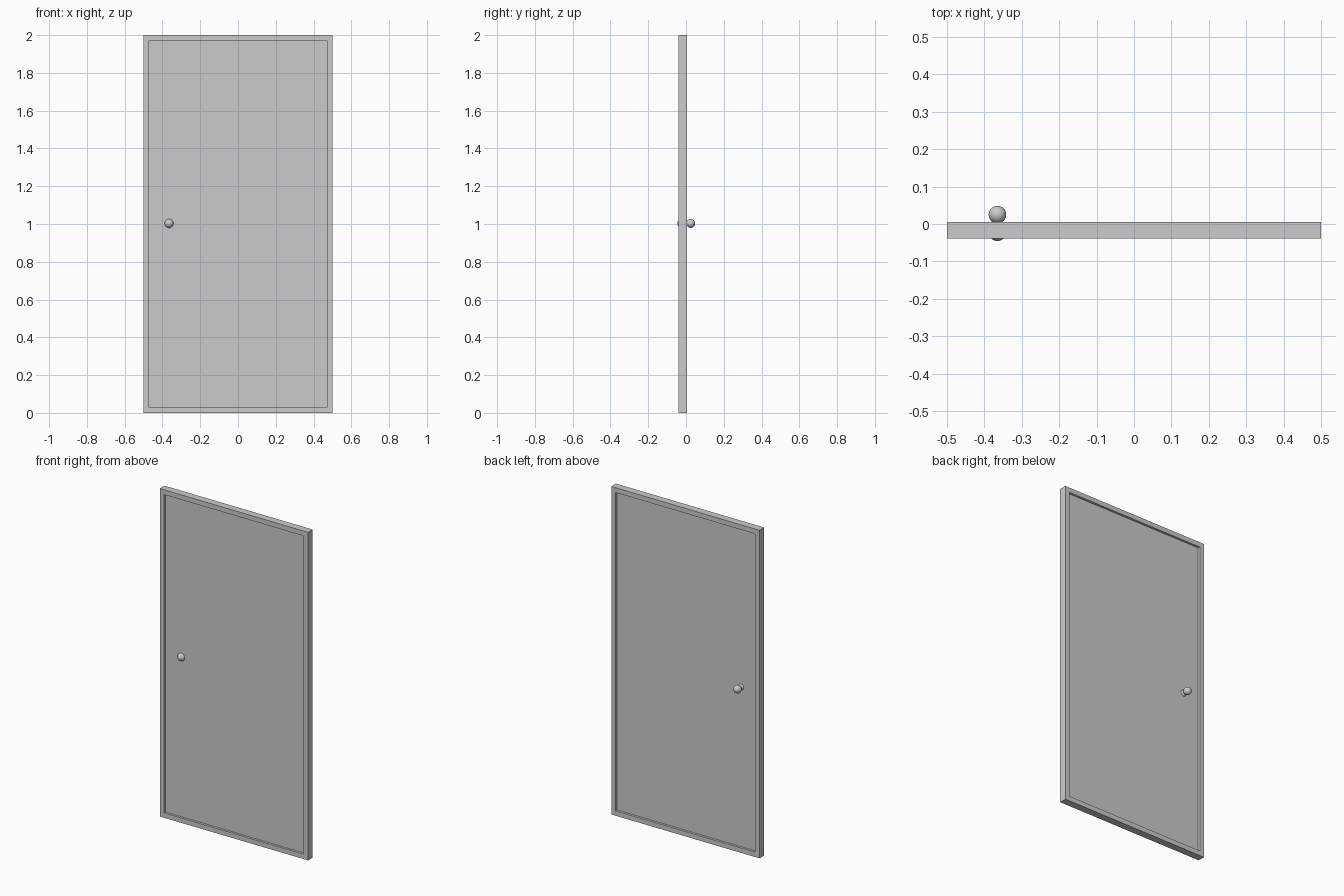
import bpy, bmesh

if "Cube" in bpy.data.objects:
    bpy.data.objects.remove(bpy.data.objects["Cube"])

Y_FRONT, Y_BACK = -0.039, 0.006   # door thickness
BORDER, RECESS = 0.042, 0.014     # rim width and panel depth


# Door slab with a recessed panel on both faces
bm = bmesh.new()
bmesh.ops.create_cube(bm, size=1)
bmesh.ops.scale(bm, vec=(1, Y_BACK - Y_FRONT, 2), verts=bm.verts)
bmesh.ops.translate(bm, vec=(0, (Y_BACK + Y_FRONT) / 2, 1), verts=bm.verts)
bm.normal_update()
for face in [f for f in bm.faces if abs(f.normal.y) > 0.9]:
    inward = -face.normal * RECESS
    bmesh.ops.inset_region(bm, faces=[face], thickness=BORDER)
    walls = bmesh.ops.extrude_discrete_faces(bm, faces=[face])
    bmesh.ops.translate(bm, vec=inward, verts=walls["faces"][0].verts)
bmesh.ops.recalc_face_normals(bm, faces=bm.faces)
mesh = bpy.data.meshes.new("door_panel")
bm.to_mesh(mesh)
bm.free()
bpy.context.collection.objects.link(bpy.data.objects.new("door_panel", mesh))


# Round knobs, one set into each face
def knob(name, y):
    bpy.ops.mesh.primitive_uv_sphere_add(segments=32, ring_count=16, radius=0.0235,
                                         location=(-0.365, y, 1.003))
    bpy.context.object.name = name
    bpy.ops.object.shade_smooth()


knob("front_knob", -0.022)
knob("back_knob", 0.025)
